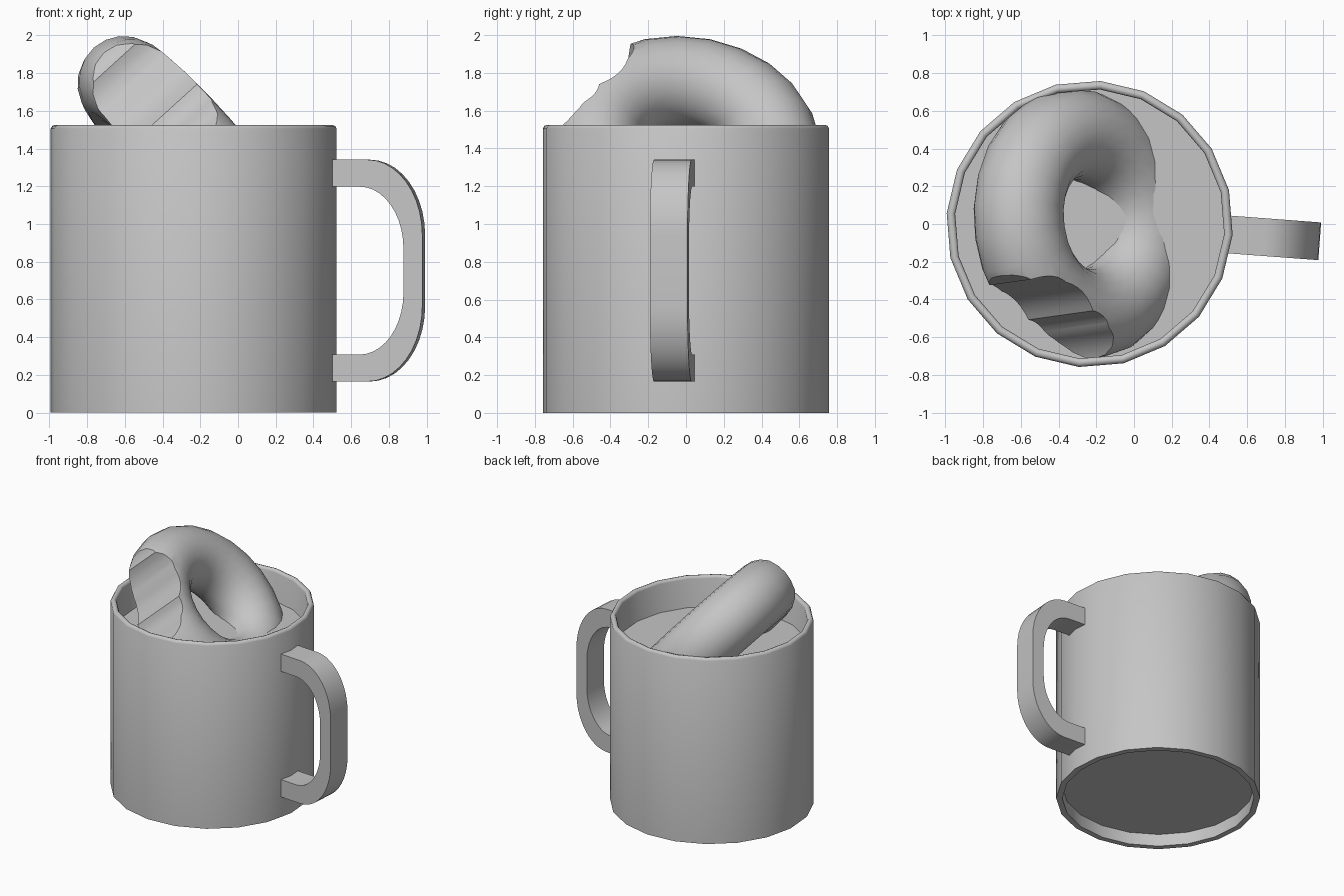
import bpy, bmesh, math
from mathutils import Matrix, Vector

cube = bpy.data.objects.get("Cube")
if cube:
    bpy.data.objects.remove(cube, do_unlink=True)

grey = bpy.data.materials.new("plain grey")
grey.use_nodes = True
COLOUR = (0.56, 0.56, 0.56, 1)
grey.diffuse_color = COLOUR
grey.node_tree.nodes["Principled BSDF"].inputs["Base Color"].default_value = COLOUR

SIDES = 20
RADIUS = 0.76
LIQUID = 1.27
# The mug is turned slightly about its own centre
MUG = Matrix.Translation((-0.235, 0, 0)) @ Matrix.Rotation(math.radians(-4.3), 4, "Z")


def finish(name, bm, matrix, smooth=30):
    bmesh.ops.recalc_face_normals(bm, faces=bm.faces)
    mesh = bpy.data.meshes.new(name)
    bm.to_mesh(mesh)
    bm.free()
    mesh.transform(matrix)
    mesh.materials.append(grey)
    ob = bpy.data.objects.new(name, mesh)
    bpy.context.collection.objects.link(ob)
    shade(ob, smooth)
    return ob


def shade(ob, angle):
    bpy.ops.object.select_all(action="DESELECT")
    ob.select_set(True)
    bpy.context.view_layer.objects.active = ob
    bpy.ops.object.shade_smooth_by_angle(angle=math.radians(angle))


def prism(outline, depth):
    """Closed outline in the XY plane, extruded evenly to both sides along Z."""
    bm = bmesh.new()
    face = bm.faces.new([bm.verts.new((x, y, -depth / 2)) for x, y in outline])
    ext = bmesh.ops.extrude_face_region(bm, geom=[face])
    verts = [v for v in ext["geom"] if isinstance(v, bmesh.types.BMVert)]
    bmesh.ops.translate(bm, verts=verts, vec=(0, 0, depth))
    return bm


def lathe(profile, steps, closed=False):
    """Spin a radius/height profile around Z."""
    bm = bmesh.new()
    verts = [bm.verts.new((r, 0, z)) for r, z in profile]
    ends = verts[1:] + verts[:1] if closed else verts[1:]
    edges = [bm.edges.new(pair) for pair in zip(verts, ends)]
    bmesh.ops.spin(bm, geom=verts + edges, axis=(0, 0, 1), cent=(0, 0, 0),
                   angle=math.tau, steps=steps, use_duplicate=False)
    bmesh.ops.remove_doubles(bm, verts=bm.verts, dist=0.0005)
    return bm


# Cup body with a rounded rim and a deep recessed foot
cup = [(0, 0.10), (0.715, 0.10), (0.715, 0), (RADIUS, 0),
       (RADIUS, 1.505), (0.752, 1.52), (0.737, 1.525), (0.722, 1.52), (0.715, 1.505),
       (0.715, 0.11), (0, 0.11)]
finish("mug_body", lathe(cup, SIDES), MUG, 50)

# Drink surface
bm = bmesh.new()
bmesh.ops.create_circle(bm, cap_ends=True, segments=SIDES, radius=0.716)
finish("drink", bm, MUG @ Matrix.Translation((0, 0, LIQUID)))


# Handle: rounded loop, thinner at its outer side than at its arms
def loop(start, bend, reach, half_height, curve_height, steps=10):
    upper = [(start, half_height)]
    for i in range(steps + 1):
        a = math.pi / 2 * (1 - i / steps)
        upper.append((bend + (reach - bend) * math.cos(a),
                      half_height - curve_height * (1 - math.sin(a))))
    return upper + [(x, -y) for x, y in reversed(upper)]


outline = loop(0.745, 0.93, 1.223, 0.588, 0.40) + loop(0.745, 0.89, 1.123, 0.445, 0.33)[::-1]
stand = Matrix.Translation((0, 0, 0.753)) @ Matrix.Rotation(math.pi / 2, 4, "X")
finish("handle", prism(outline, 0.2), MUG @ stand)

# Ring pastry leaning in the drink: local X runs up the slope, Z is the ring axis
tilt = math.radians(48)
up = Vector((-math.cos(tilt), 0, math.sin(tilt)))
side = Vector((0, 1, 0))
frame = Matrix((up, side, up.cross(side))).transposed().to_4x4()
turn = Matrix.Rotation(math.radians(8), 4, "Z")
PASTRY = Matrix.Translation((-0.287, 0, 1.40)) @ turn @ frame

MAJOR, MINOR, RING, TUBE = 0.48, 0.24, 24, 20
angles = [math.tau * i / TUBE for i in range(TUBE)]
section = [(MAJOR + MINOR * math.cos(a), MINOR * math.sin(a)) for a in angles]
pastry = finish("ring_pastry", lathe(section, RING, closed=True), PASTRY)

# Bite: scalloped tooth marks cut straight through the ring
cusps = [Vector(p) for p in ((0.76, -0.21), (0.61, -0.255), (0.43, -0.295),
                             (0.25, -0.465), (0.13, -0.56), (0.02, -0.76))]
bite = []
for a, b in zip(cusps, cusps[1:]):
    along = b - a
    inward = Vector((along.y, -along.x)).normalized()
    if inward.dot(-(a + b)) < 0:
        inward.negate()
    for i in range(6):
        t = i / 6
        bite.append(a + along * t + inward * 0.12 * along.length * 4 * t * (1 - t))
bite += [cusps[-1], Vector((0.02, -1)), Vector((1, -1)), Vector((1, -0.21))]
cutter = finish("bite_cutter", prism(bite, 0.8), PASTRY)
cutter.hide_render = True

cut = pastry.modifiers.new("bite", "BOOLEAN")
cut.object = cutter
cut.operation = "DIFFERENCE"
cut.solver = "EXACT"
bpy.ops.object.select_all(action="DESELECT")
pastry.select_set(True)
bpy.context.view_layer.objects.active = pastry
bpy.ops.object.modifier_apply(modifier=cut.name)
bpy.data.objects.remove(cutter, do_unlink=True)
shade(pastry, 35)
